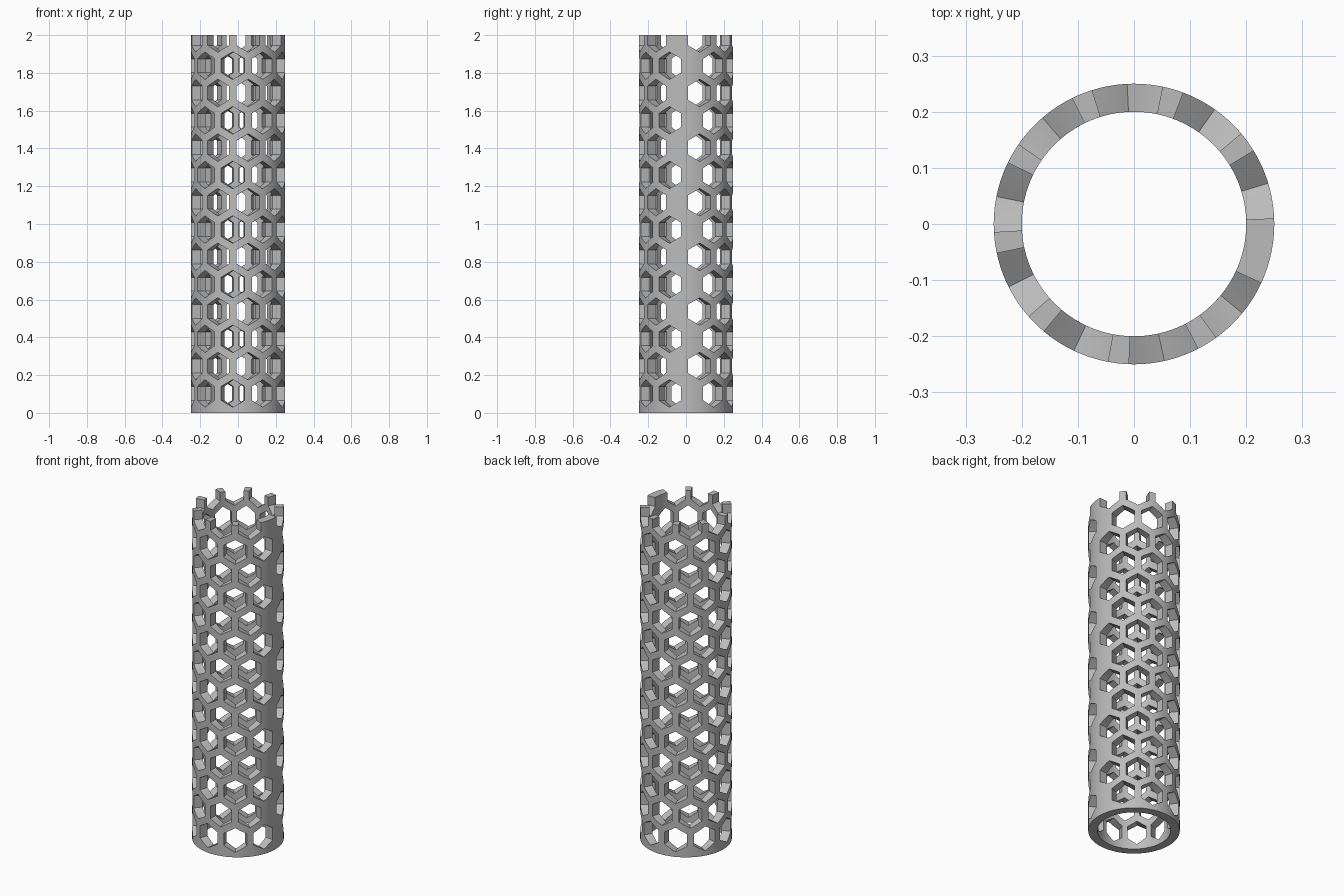
import bpy, bmesh, math
from mathutils import Vector

cube = bpy.data.objects.get("Cube")
if cube:
    bpy.data.objects.remove(cube, do_unlink=True)

OUTER, INNER, HEIGHT = 0.25, 0.20, 2.0
PITCH = math.radians(37.95) * OUTER      # spacing of holes around the tube
STEP = PITCH / 26                        # width of one curved facet
ROW, FIRST_ROW = 0.1446, 0.103           # spacing of hole rows up the tube
HOLES, ROWS = 9, 14
FIRST = math.radians(16.9) * OUTER       # first hole of the odd rows
START = FIRST - PITCH / 2
END = START + 2 * math.pi * OUTER
EPS = 1e-5

grey = bpy.data.materials.new("grey_plastic")
grey.use_nodes = True
colour = (0.5, 0.5, 0.5, 1)
grey.diffuse_color = colour
grey.node_tree.nodes["Principled BSDF"].inputs["Base Color"].default_value = colour


def hexagon(bm, u, z, half_width, radius):
    """Pointed-top hexagon on the unrolled sheet."""
    corners = [(0, 1), (1, .5), (1, -.5), (0, -1), (-1, -.5), (-1, .5)]
    return [bm.verts.new((u + a * half_width, 0, z + b * radius)) for a, b in corners]


def cut(bm, co, normal, clear=False):
    geom = bm.verts[:] + bm.edges[:] + bm.faces[:]
    bmesh.ops.bisect_plane(bm, geom=geom, dist=EPS, plane_co=co,
                           plane_no=normal, clear_outer=clear)


bm = bmesh.new()

# Unrolled honeycomb: open cells as rings, border cells left solid
for k in range(-1, ROWS):
    shift = 0 if k % 2 else PITCH / 2
    for i in range(-1, HOLES + 1):
        u, z = FIRST + shift + i * PITCH, FIRST_ROW + k * ROW
        cell = hexagon(bm, u, z, PITCH / 2, ROW / 1.5)
        if k >= 0 and 0 <= i < HOLES:
            hole = hexagon(bm, u, z, STEP * 10, 0.073)
            for n in range(6):
                m = (n + 1) % 6
                bm.faces.new((cell[n], cell[m], hole[m], hole[n]))
        else:
            bm.faces.new(cell)
bmesh.ops.remove_doubles(bm, verts=bm.verts[:], dist=1e-4)

# Trim to the sheet and slice it into narrow columns for bending
cut(bm, (0, 0, 0), (0, 0, -1), True)
cut(bm, (0, 0, HEIGHT), (0, 0, 1), True)
cut(bm, (START, 0, 0), (-1, 0, 0), True)
cut(bm, (END, 0, 0), (1, 0, 0), True)
for n in range(1, int((END - START) / STEP) + 1):
    cut(bm, (START + n * STEP, 0, 0), (1, 0, 0))


def on_seam(v):
    return abs(v.co.x - START) < 1e-4 or abs(v.co.x - END) < 1e-4


loose = [v for v in bm.verts if on_seam(v) and 1e-3 < v.co.z < HEIGHT - 1e-3]
bmesh.ops.dissolve_verts(bm, verts=loose)

# Give the sheet thickness, open its two joining ends, and roll it up
result = bmesh.ops.extrude_face_region(bm, geom=bm.faces[:], use_keep_orig=True)
for v in result["geom"]:
    if isinstance(v, bmesh.types.BMVert):
        v.co.y = OUTER - INNER
ends = [f for f in bm.faces if all(on_seam(v) for v in f.verts)]
bmesh.ops.delete(bm, geom=ends, context="FACES")
for v in bm.verts:
    angle, r = v.co.x / OUTER, OUTER - v.co.y
    v.co = Vector((r * math.cos(angle), r * math.sin(angle), v.co.z))
bmesh.ops.remove_doubles(bm, verts=bm.verts[:], dist=1e-4)
bmesh.ops.recalc_face_normals(bm, faces=bm.faces[:])

mesh = bpy.data.meshes.new("honeycomb_tube")
bm.to_mesh(mesh)
bm.free()
mesh.materials.append(grey)
tube = bpy.data.objects.new("honeycomb_tube", mesh)
bpy.context.collection.objects.link(tube)
bpy.ops.object.select_all(action="DESELECT")
tube.select_set(True)
bpy.context.view_layer.objects.active = tube
bpy.ops.object.shade_smooth_by_angle(angle=math.radians(30))
